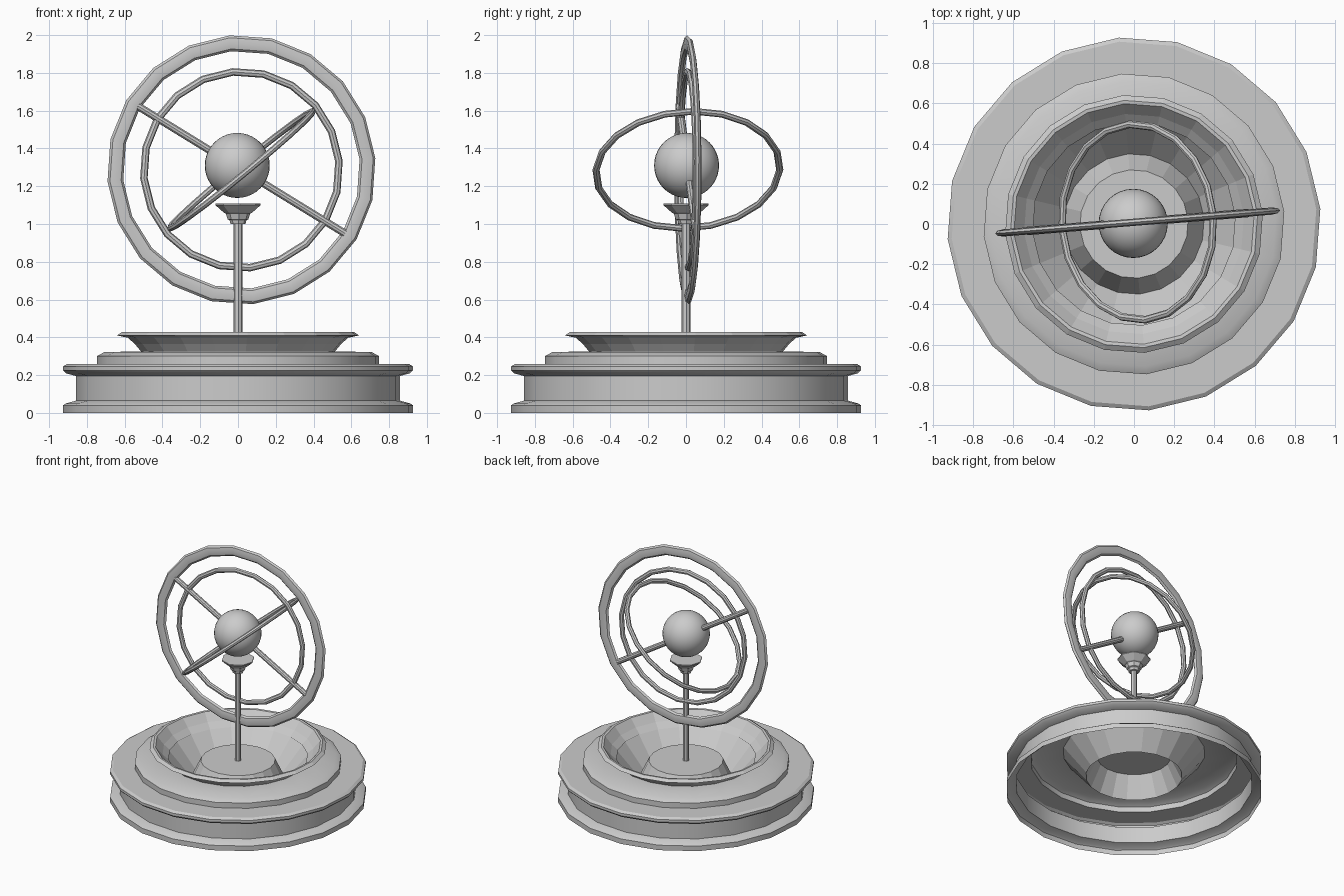
import bpy, bmesh
from math import radians, pi, cos, sin
from mathutils import Matrix, Vector

if "Cube" in bpy.data.objects:
    bpy.data.objects.remove(bpy.data.objects["Cube"])

grey = bpy.data.materials.new("stone_grey")
grey.use_nodes = True
grey.diffuse_color = (0.6, 0.6, 0.6, 1)
grey.node_tree.nodes["Principled BSDF"].inputs["Base Color"].default_value = (0.6, 0.6, 0.6, 1)

TURN = radians(4.65)
HUB = Vector((0.018, 0.01, 1.287))


def finish(name, bm, matrix=Matrix(), smooth=True, recalc=True):
    if recalc:
        bmesh.ops.recalc_face_normals(bm, faces=bm.faces)
    mesh = bpy.data.meshes.new(name)
    bm.to_mesh(mesh)
    bm.free()
    mesh.transform(matrix)
    mesh.materials.append(grey)
    obj = bpy.data.objects.new(name, mesh)
    bpy.context.collection.objects.link(obj)
    if smooth:
        bpy.ops.object.select_all(action='DESELECT')
        obj.select_set(True)
        bpy.context.view_layer.objects.active = obj
        bpy.ops.object.shade_smooth_by_angle(angle=radians(30))
    return obj


def sweep(bm, loops, closed):
    """Join successive vertex loops with quads."""
    pairs = list(zip(loops, loops[1:]))
    if closed:
        pairs.append((loops[-1], loops[0]))
    for a, b in pairs:
        n = len(a)
        for i in range(n):
            j = (i + 1) % n
            bm.faces.new((a[i], a[j], b[j], b[i]))


def lathe(name, profile, sides, smooth=True, cap_end=False, cap_start=False):
    bm = bmesh.new()
    angles = [2 * pi * i / sides for i in range(sides)]
    loops = [[bm.verts.new((r * cos(a), r * sin(a), z)) for a in angles] for r, z in profile]
    sweep(bm, loops, False)
    if cap_end:
        bm.faces.new(loops[-1])
    if cap_start:
        bm.faces.new(loops[0][::-1])
    # Profiles run upwards on the outside, so the winding already faces out
    return finish(name, bm, Matrix.Rotation(TURN, 4, 'Z'), smooth, recalc=False)


def ring(name, radius, half_width, half_depth, matrix, segments=20, section=8):
    """Flattened hoop around the local z axis."""
    bm = bmesh.new()
    loops = []
    for i in range(segments):
        a = 2 * pi * i / segments
        loop = []
        for k in range(section):
            t = 2 * pi * k / section
            r = radius + half_width * cos(t)
            loop.append(bm.verts.new((r * cos(a), r * sin(a), half_depth * sin(t))))
        loops.append(loop)
    sweep(bm, loops, True)
    return finish(name, bm, matrix)


# Stepped plinth, open underneath
lathe("stepped_plinth", [
    (0.93, 0), (0.93, 0.04), (0.915, 0.05), (0.86, 0.065), (0.86, 0.195),
    (0.915, 0.21), (0.93, 0.225), (0.93, 0.245), (0.91, 0.258),
    (0.75, 0.258), (0.75, 0.30), (0.71, 0.322), (0.505, 0.326)], 20)

# Flared basin with a raised floor
lathe("basin", [
    (0.505, 0.326), (0.585, 0.398), (0.643, 0.41), (0.617, 0.428), (0.60, 0.426),
    (0.35, 0.13), (0.27, 0.297)], 20, smooth=False, cap_end=True)

# Post and its cup
lathe("post", [(0.023, 0.297), (0.023, 1.02)], 8, cap_end=True)
lathe("post_cup", [
    (0.04, 1.0), (0.045, 1.02), (0.055, 1.025), (0.065, 1.055),
    (0.075, 1.06), (0.12, 1.10), (0.12, 1.108)], 8, smooth=False, cap_end=True, cap_start=True)

# Central globe
bm = bmesh.new()
bmesh.ops.create_uvsphere(bm, u_segments=32, v_segments=20, radius=0.172)
finish("globe", bm, Matrix.Translation((-0.004, 0.003, 1.31)))

# Hoops: two upright in one plane, one tilted
frame = Matrix.Translation(HUB) @ Matrix.Rotation(TURN, 4, 'Z')
upright = frame @ Matrix.Rotation(pi / 2, 4, 'X') @ Matrix.Rotation(radians(5), 4, 'Z')
tilted = frame @ Matrix.Rotation(radians(-39.4), 4, 'Y')
ring("outer_hoop", 0.672, 0.042, 0.018, upright)
ring("inner_hoop", 0.52, 0.02, 0.017, upright)
ring("tilted_hoop", 0.488, 0.019, 0.017, tilted)

# Axle through the globe, spanning the outer hoop
bm = bmesh.new()
bmesh.ops.create_cone(bm, cap_ends=True, segments=10, radius1=0.021, radius2=0.021, depth=1.29)
finish("axle", bm, frame @ Matrix.Rotation(radians(31.5 - 90), 4, 'Y') @ Matrix.Translation((0, 0, 0)))
